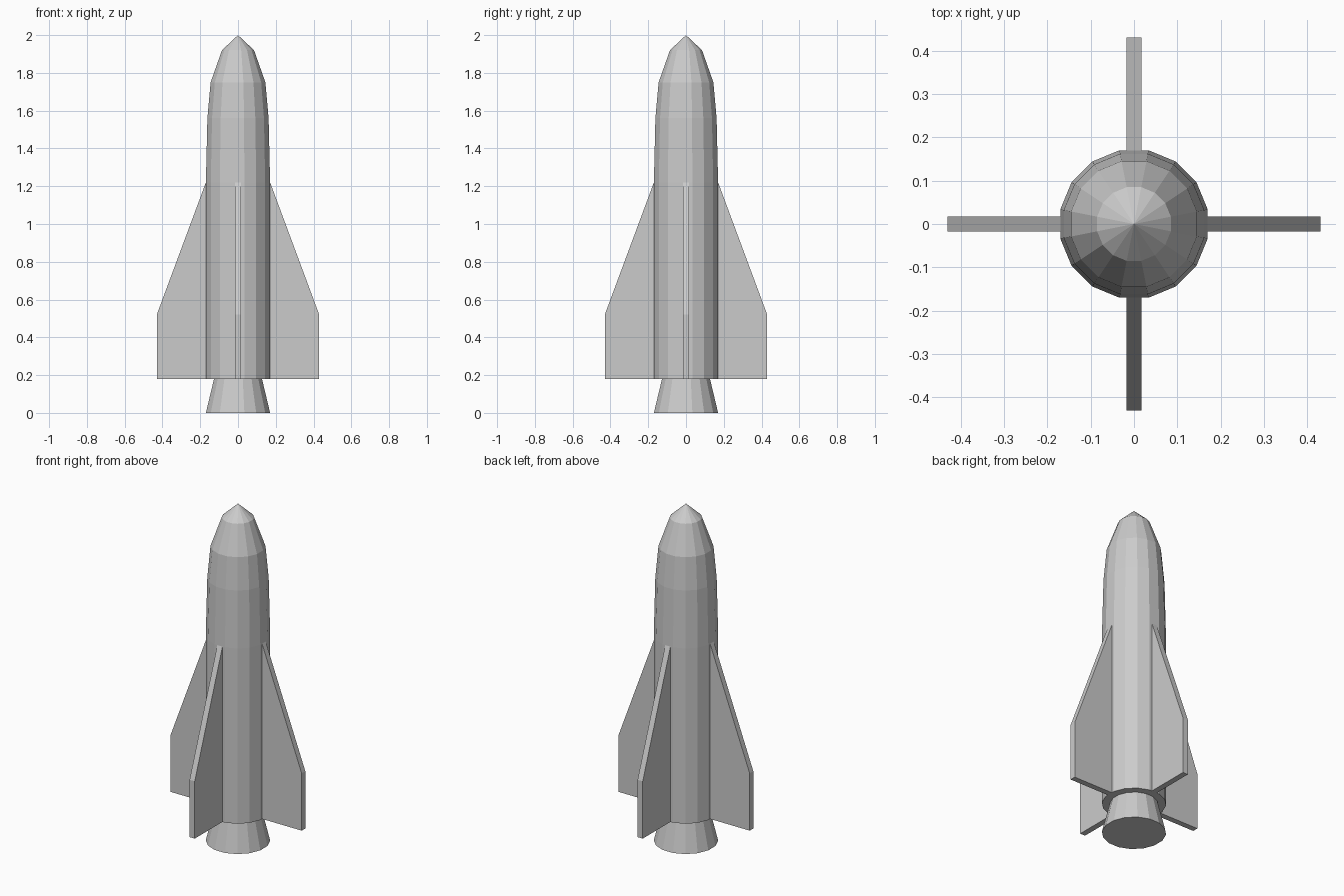
import bpy
import bmesh
from math import cos, sin, pi, radians
from mathutils import Matrix

cube = bpy.data.objects.get("Cube")
if cube:
    bpy.data.objects.remove(cube, do_unlink=True)

SIDES = 16
FIN_HALF = 0.017

# Single grey paint
grey = bpy.data.materials.new("light_grey")
grey.use_nodes = True
grey.diffuse_color = (0.6, 0.6, 0.6, 1)
grey.node_tree.nodes["Principled BSDF"].inputs["Base Color"].default_value = (0.6, 0.6, 0.6, 1)


def finish(name, bm):
    bmesh.ops.recalc_face_normals(bm, faces=bm.faces)
    mesh = bpy.data.meshes.new(name)
    bm.to_mesh(mesh)
    bm.free()
    mesh.materials.append(grey)
    obj = bpy.data.objects.new(name, mesh)
    bpy.context.collection.objects.link(obj)
    return obj


def lathe(name, profile):
    """Faceted closed solid from (apothem, height) pairs; zero apothem is a tip."""
    bm = bmesh.new()
    rings = []
    for apothem, z in profile:
        r = apothem / cos(pi / SIDES)
        count = SIDES if r > 0 else 1
        rings.append([bm.verts.new((r * cos(2 * pi * (i + 0.5) / SIDES),
                                    r * sin(2 * pi * (i + 0.5) / SIDES), z))
                      for i in range(count)])
    for low, high in zip(rings, rings[1:]):
        for i in range(SIDES):
            j = (i + 1) % SIDES
            top = [high[0]] if len(high) == 1 else [high[j], high[i]]
            bm.faces.new([low[i], low[j]] + top)
    for ring in (rings[0], rings[-1]):
        if len(ring) > 1:
            bm.faces.new(ring)
    return finish(name, bm)


# Fuselage with pointed nose
lathe("fuselage", [(0.17, 0.18), (0.17, 1.22), (0.162, 1.56),
                   (0.145, 1.75), (0.085, 1.92), (0, 2.0)])

# Flared engine nozzle
lathe("nozzle", [(0.17, 0), (0.127, 0.18)])

# Four swept fins
outline = [(0.165, 0.18), (0.43, 0.18), (0.43, 0.52), (0.17, 1.22), (0.165, 1.22)]
for k, side in enumerate(("left", "back", "right", "front")):
    bm = bmesh.new()
    face = bm.faces.new([bm.verts.new((x, -FIN_HALF, z)) for x, z in outline])
    ext = bmesh.ops.extrude_face_region(bm, geom=[face])
    moved = [g for g in ext["geom"] if isinstance(g, bmesh.types.BMVert)]
    bmesh.ops.translate(bm, verts=moved, vec=(0, 2 * FIN_HALF, 0))
    bmesh.ops.transform(bm, matrix=Matrix.Rotation(radians(90 * k), 4, "Z"), verts=bm.verts)
    finish(side + "_fin", bm)
